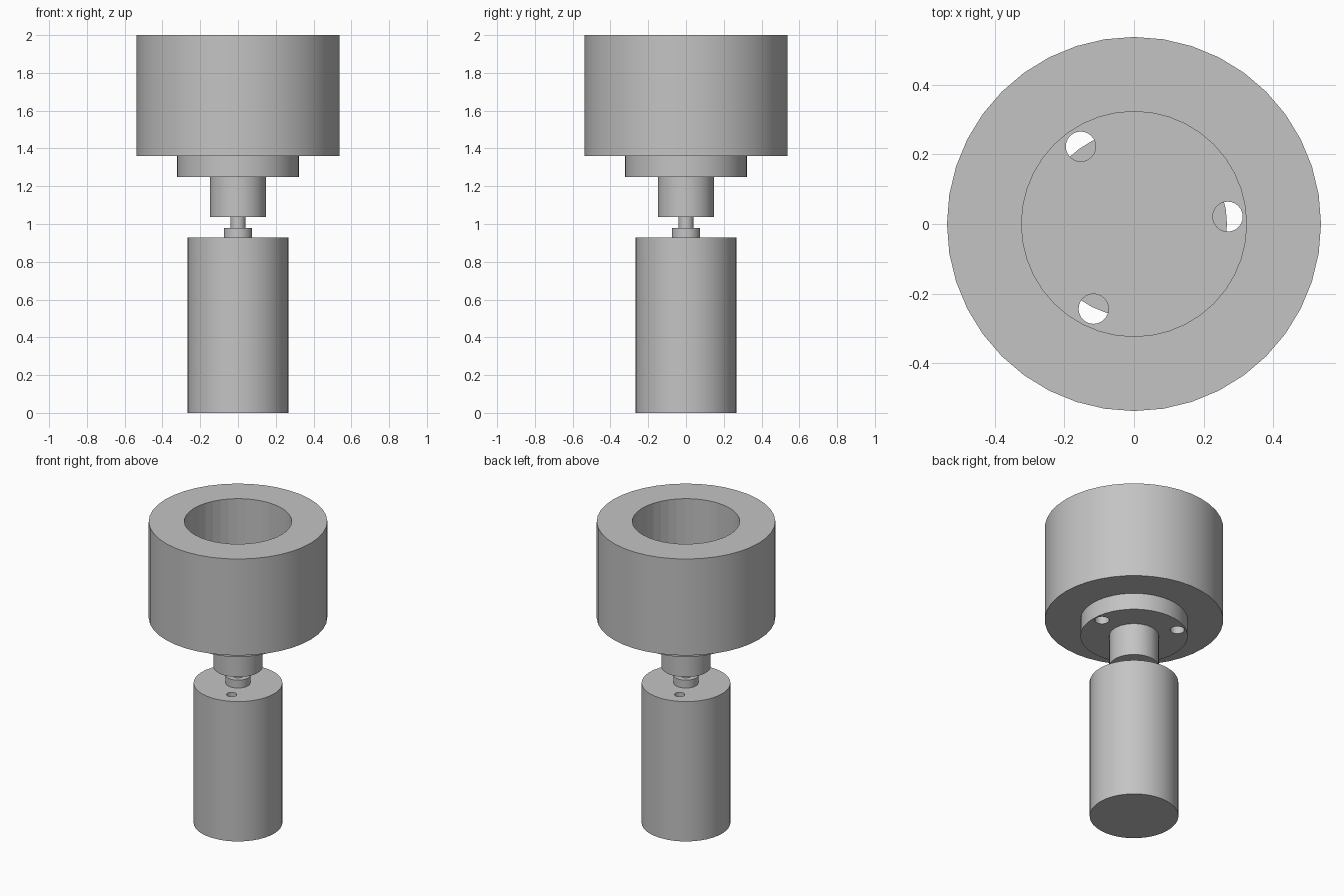
import bpy
import math

cube = bpy.data.objects.get("Cube")
if cube:
    bpy.data.objects.remove(cube, do_unlink=True)

# One grey metal for every part
metal = bpy.data.materials.new("grey metal")
metal.use_nodes = True
grey = (0.55, 0.55, 0.55, 1)
metal.diffuse_color = grey
metal.node_tree.nodes["Principled BSDF"].inputs["Base Color"].default_value = grey


def cylinder(name, radius, bottom, top, sides=40, x=0, y=0):
    bpy.ops.mesh.primitive_cylinder_add(
        vertices=sides, radius=radius, depth=top - bottom,
        location=(x, y, (bottom + top) / 2))
    obj = bpy.context.object
    obj.name = name
    obj.data.materials.append(metal)
    return obj


def drill(obj, radius, bottom, top, sides=32, x=0, y=0):
    """Cut a vertical hole and keep its cutter hidden."""
    cutter = cylinder(obj.name + "_cutter", radius, bottom, top, sides, x, y)
    cutter.hide_render = True
    cutter.hide_set(True)
    cutter.display_type = 'WIRE'
    mod = obj.modifiers.new("hole", 'BOOLEAN')
    mod.operation = 'DIFFERENCE'
    mod.solver = 'EXACT'
    mod.object = cutter


def drill_circle(obj, count, start, pitch, radius, bottom, top):
    """Drill holes evenly spaced around the axis."""
    for i in range(count):
        a = math.radians(start + i * 360 / count)
        drill(obj, radius, bottom, top, 24,
              pitch * math.cos(a), pitch * math.sin(a))


# Motor body with two blind mounting holes
motor = cylinder("motor_body", 0.267, 0, 0.928)
drill_circle(motor, 2, 112, 0.17, 0.031, 0.8, 1)

# Boss, shaft and hub
cylinder("motor_boss", 0.074, 0.928, 0.98, 32)
cylinder("motor_shaft", 0.04, 0.98, 1.036, 24)
cylinder("hub", 0.149, 1.036, 1.25, 36)

# Flange with three through holes
flange = cylinder("flange", 0.323, 1.25, 1.36)
drill_circle(flange, 3, 4.5, 0.27, 0.043, 1.2, 1.4)

# Heavy open ring
ring = cylinder("ring", 0.537, 1.36, 2)
drill(ring, 0.323, 1.3, 2.1, 40)

# Smooth the round walls, keep the rims sharp
bpy.ops.object.select_all(action='DESELECT')
for obj in bpy.data.objects:
    if obj.type == 'MESH' and metal.name in obj.data.materials and not obj.hide_render:
        obj.select_set(True)
        bpy.context.view_layer.objects.active = obj
bpy.ops.object.shade_smooth_by_angle(angle=math.radians(30))
